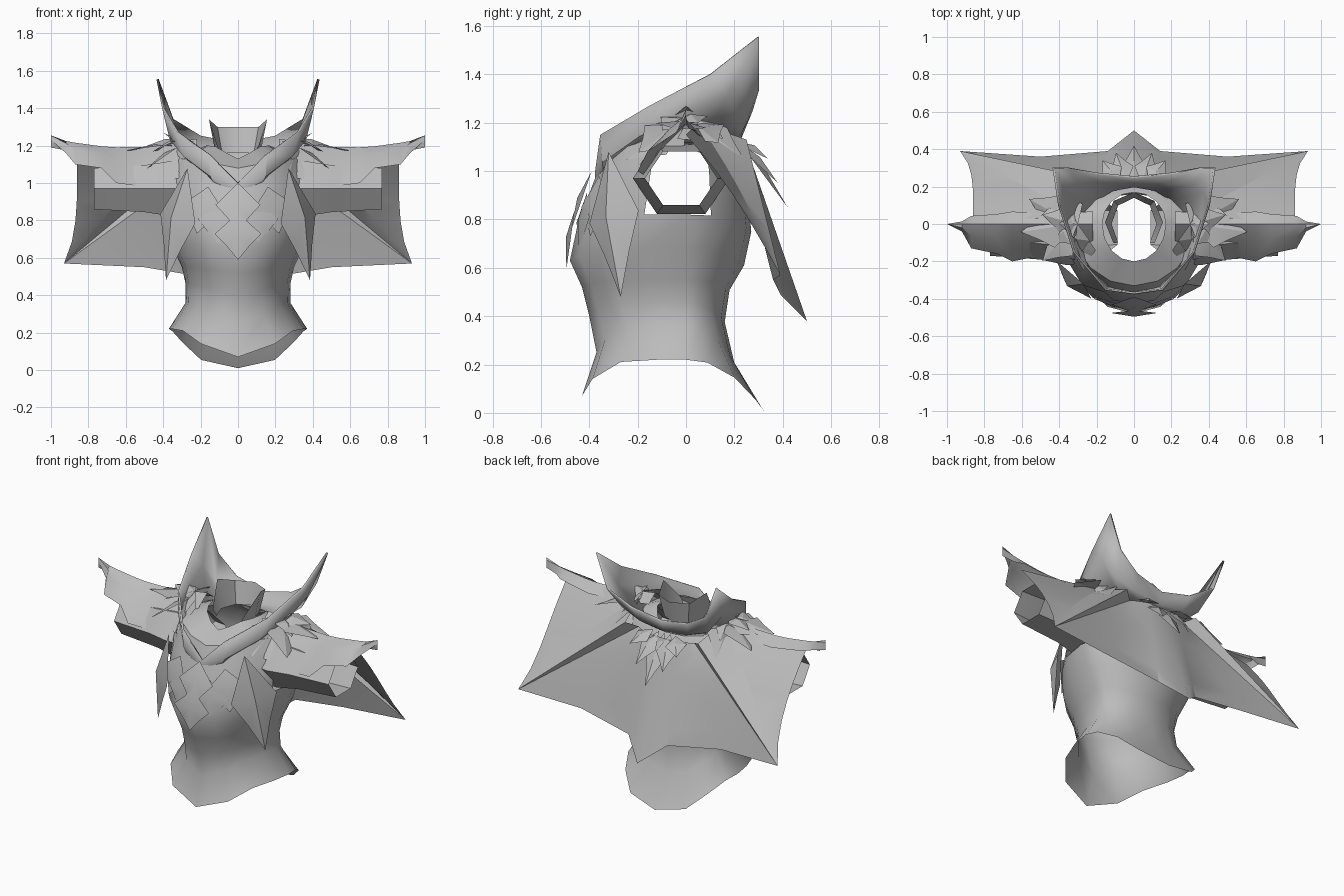
import bpy
from math import sin, cos, pi, tau, radians
from mathutils import Vector

cube = bpy.data.objects.get("Cube")
if cube:
    bpy.data.objects.remove(cube, do_unlink=True)

# single cloth colour
GREY = (.5, .5, .5, 1)
cloth = bpy.data.materials.new("grey_cloth")
cloth.use_nodes = True
cloth.diffuse_color = GREY
cloth.node_tree.nodes["Principled BSDF"].inputs["Base Color"].default_value = GREY


def make(name, verts, faces, mirror=True, thickness=0, crease=35):
    """Create a smooth-shaded mesh object, optionally mirrored and thickened."""
    mesh = bpy.data.meshes.new(name)
    mesh.from_pydata([tuple(v) for v in verts], [], faces)
    mesh.materials.append(cloth)
    mesh.shade_smooth()
    mesh.set_sharp_from_angle(angle=radians(crease))
    part = bpy.data.objects.new(name, mesh)
    bpy.context.scene.collection.objects.link(part)
    if mirror:
        part.modifiers.new("mirror", 'MIRROR')
    if thickness:
        shell = part.modifiers.new("thickness", 'SOLIDIFY')
        shell.thickness = thickness
        shell.offset = 0


def loft(name, rows, closed=False, keep=None, **options):
    """Skin equal-length rows of points with quads, leaving out unwanted faces."""
    count = len(rows[0])
    verts = [Vector(point) for row in rows for point in row]
    faces = []
    for start in range(0, len(verts) - count, count):
        for i in range(count if closed else count - 1):
            j = (i + 1) % count
            face = (start + i, start + j, start + count + j, start + count + i)
            centre = sum((verts[k] for k in face), Vector()) / len(face)
            if keep is None or keep(centre):
                faces.append(face)
    make(name, verts, faces, **options)


def leaf(name, base, tip, width, lift=.02):
    """Pointed leaf with a raised middle fold, facing away from the chest."""
    base, tip = Vector(base), Vector(tip)
    along = tip - base
    middle = base + along * .45
    side = along.cross(middle - Vector((0, 0, .8))).normalized()
    normal = side.cross(along).normalized()
    half = side * width / 2
    notch = base + along * .7
    outline = [base, middle + half, notch + half / 2, tip, notch - half / 2, middle - half]
    faces = [(i, (i + 1) % 6, 6) for i in range(6)]
    make(name, outline + [middle + normal * lift], faces, mirror=tip.x > 0, crease=20)


# torso: each ring has half width, front depth, back depth, side height, and
# how far its height drops towards the front and back points
SEGMENTS = 16


def torso_ring(width, front, back, height, drop):
    ring = []
    boxy = min(1, .5 + height * .7)  # squarer towards the hem
    for i in range(SEGMENTS):
        s, c = sin(tau * i / SEGMENTS), cos(tau * i / SEGMENTS)
        x = width * abs(s) ** boxy * (1 if s > 0 else -1)
        y = abs(c) ** (2 - boxy)
        if c > 0:
            ring.append((x, -front * y, height - drop * abs(c) ** 8))
        else:
            ring.append((x, back * y, height - 1.4 * drop * abs(c) ** 3))
    return ring


def outside_armhole(centre):
    return abs(centre.x) < .335 or not .85 < centre.z < 1.1


loft("torso", [
    torso_ring(.37, .43, .32, .22, .15),
    torso_ring(.28, .37, .2, .36, .11),
    torso_ring(.28, .4, .16, .46, .06),
    torso_ring(.3, .43, .18, .55, .03),
    torso_ring(.36, .48, .24, .68, .05),
    torso_ring(.4, .45, .27, .82, .05),
    torso_ring(.39, .38, .25, 1, .04),
    torso_ring(.33, .33, .21, 1.13, .05),
    torso_ring(.17, .2, .17, 1.2, .07),
], closed=True, keep=outside_armhole, mirror=False)


# sleeves: open six-sided tubes narrowing to the cuff, lower inner edge reaching in
def sleeve_ring(x, radius, slant=0):
    ring = []
    for i in range(6):
        a = tau * i / 6
        ring.append((x + slant * sin(a), radius * cos(a) - .02, .97 + radius * .85 * sin(a)))
    return ring


loft("sleeve", [sleeve_ring(.2, .18, .13), sleeve_ring(.36, .2), sleeve_ring(.5, .17),
                sleeve_ring(.77, .15)], closed=True)

# shoulder flaps: gently sagging ridge over the arm and a jagged front edge
flap_edge = [(.22, -.2, 1.05), (.5, -.17, .98), (.65, -.2, 1), (.73, -.16, 1.08),
             (.87, -.13, 1.1), (.92, -.04, 1.16), (1, 0, 1.23)]
flap = []
for x, y, z in flap_edge:
    ridge = 1.24 - .05 * sin(pi * (x - .2) / .8)
    flap.append([(x, y, z), (x, y / 2, (z + ridge) / 2 + .02), (x, 0, ridge),
                 (x, -y / 3, ridge - .05)])
loft("shoulder_flap", flap)

# cape: bowed pleats from the shoulder line to the hem, folded at the corner
corner = (.93, .39, .57)
cape_top = [(.86, 0, 1.15), (.3, .05, 1.2), (.26, .25, 1.13), (.2, .2, 1.1),
            (.17, .22, 1.1), (.1, .25, 1.1), (0, .25, 1.1)]
cape_hem = [corner] * 4 + [(.5, .36, .55), (.14, .39, .49), (0, .5, .38)]
cape_rows = []
for step in range(7):
    t = step / 6
    row = [Vector(a).lerp(Vector(b), t) for a, b in zip(cape_top, cape_hem)]
    for point in row[:2]:
        point.z += .04 * sin(pi * t)
    row[0].x = .86 + .07 * t ** 5
    cape_rows.append(row)
loft("cape", cape_rows, crease=20)

# horned collar: rim from the back over the horn tip down to the front point
rim = [(0, .25, 1.21), (.2, .27, 1.25), (.35, .3, 1.34), (.43, .3, 1.555),
       (.4, .1, 1.4), (.32, -.15, 1.27), (.15, -.35, 1.15), (0, -.37, 1)]
collar_base = []
for i in range(len(rim)):
    a = pi * i / (len(rim) - 1)
    front = max(0, -cos(a))
    collar_base.append((.26 * sin(a), .2 * cos(a) - .17 * front, 1.12 - .2 * front ** 3))
collar_middle = []
for low, high in zip(collar_base, rim):
    point = (Vector(low) + Vector(high)) / 2
    collar_middle.append(point + Vector((.1 * point.x, 0, -.025)))
loft("horned_collar", [collar_base, collar_middle, rim], thickness=.012)

# small flared inner collar, open at the front, with a spike on each side
inner_base, inner_top = [], []
for i, height in enumerate((1.3, 1.3, 1.34, 1.2)):
    a = pi * i / 4
    inner_base.append((.12 * sin(a), .14 * cos(a), 1.16))
    inner_top.append((.155 * sin(a), .16 * cos(a) + .01, height))
loft("inner_collar", [inner_base, inner_top])

# long pointed lapels beside the chest
leaf("front_lapel", (.27, -.32, 1.08), (.385, -.27, .48), .28, lift=.05)

# overlapping chest scales climbing towards the shoulders
leaf("chest_scale", (0, -.39, 1), (0, -.48, .74), .24)
for k in range(3):
    base = Vector((.08 * k, -.46 + .05 * k, .84 + .07 * k))
    leaf("chest_scale", base, base + Vector((.03 * k, -.035, -.25)), .25)

# two layers of broad leaves fanned over each shoulder
for count, reach, height in ((5, .31, 1.2), (4, .2, 1.23)):
    for k in range(count):
        a = radians(170 * k / (count - 1) - 95)
        out = Vector((cos(a), .8 * sin(a), -.5 * abs(sin(a))))
        root = Vector((.3, 0, height))
        leaf("shoulder_leaf", root, root + out * reach, reach * .7)

# upright leaf by each side of the collar
leaf("collar_leaf", (.26, 0, 1.16), (.4, 0, 1.27), .15)

# fan of leaves at the back of the neck
for k in range(3):
    leaf("back_leaf", (.04 * k, .22, 1.12),
         (.2 * sin(k / 2), .42 - .04 * k, .85 + .1 * k), .13)
